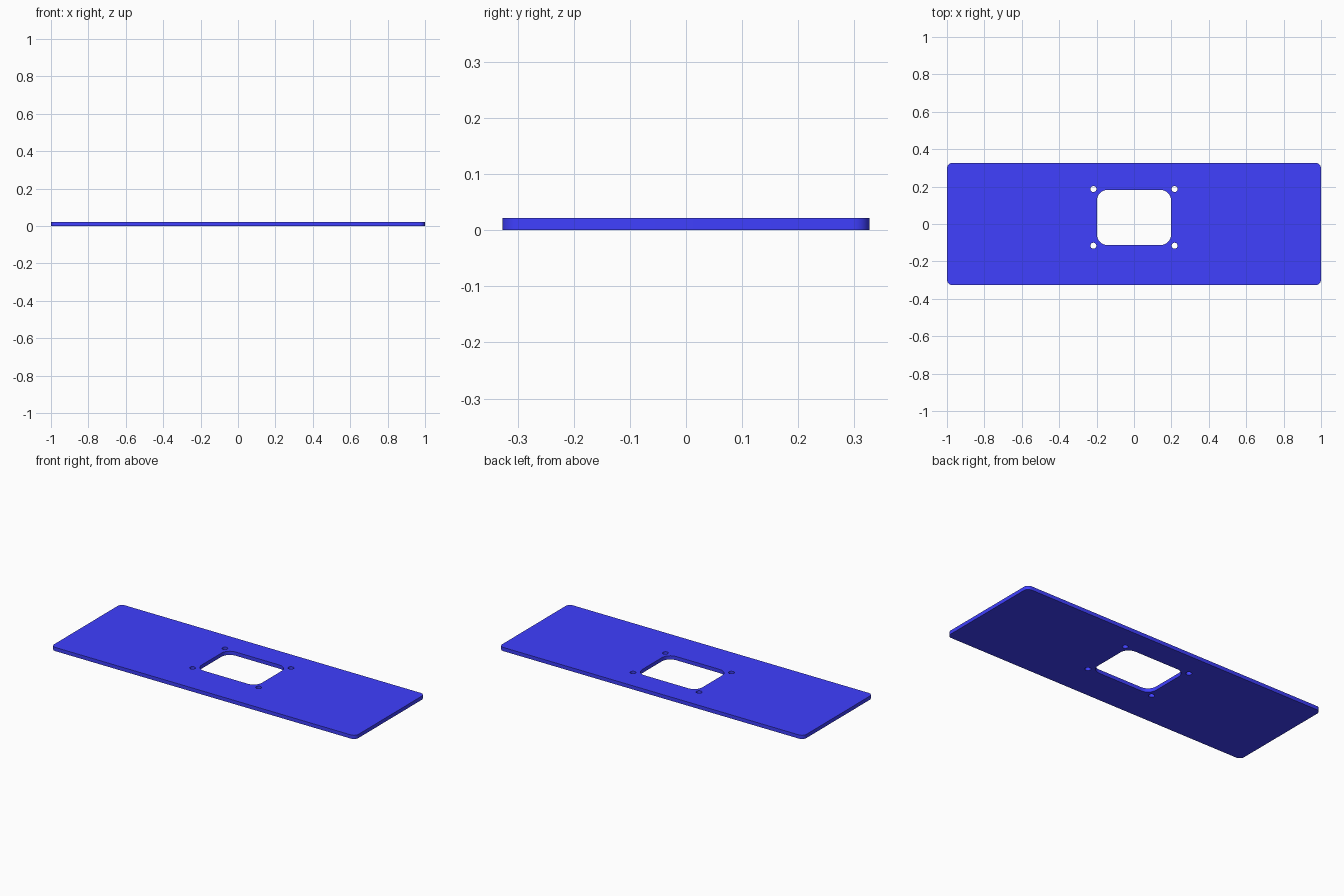
import bpy
from math import sin, cos, pi

if "Cube" in bpy.data.objects:
    bpy.data.objects.remove(bpy.data.objects["Cube"])

THICK = 0.022


def rounded_rect(cx, cy, hx, hy, r, seg=8):
    """Outline of a rectangle with rounded corners."""
    pts = []
    for i, (sx, sy) in enumerate([(1, 1), (-1, 1), (-1, -1), (1, -1)]):
        for k in range(seg + 1):
            a = (i + k / seg) * pi / 2
            pts.append((cx + sx * (hx - r) + r * cos(a),
                        cy + sy * (hy - r) + r * sin(a)))
    return pts


def circle(cx, cy, r, n=32):
    return [(cx + r * cos(2 * pi * k / n), cy + r * sin(2 * pi * k / n)) for k in range(n)]


# Outer edge, central window and four screw holes
outlines = [rounded_rect(0, 0, 1.0, 0.327, 0.03),
            rounded_rect(0, 0.035, 0.198, 0.147, 0.055)]
outlines += [circle(x, y, 0.016) for x in (-0.217, 0.217) for y in (-0.116, 0.187)]

# Filled flat profile extruded into the plate
curve = bpy.data.curves.new("mounting_plate", 'CURVE')
curve.dimensions = '2D'
curve.fill_mode = 'BOTH'
curve.extrude = THICK / 2
for pts in outlines:
    spline = curve.splines.new('POLY')
    spline.points.add(len(pts) - 1)
    for p, (x, y) in zip(spline.points, pts):
        p.co = (x, y, 0, 1)
    spline.use_cyclic_u = True

plate = bpy.data.objects.new("mounting_plate", curve)
bpy.context.collection.objects.link(plate)
plate.location.z = THICK / 2
bpy.context.view_layer.objects.active = plate
plate.select_set(True)
bpy.ops.object.convert(target='MESH')
plate = bpy.context.object

# Weld the caps to the walls, then smooth only the rounded walls
bpy.ops.object.mode_set(mode='EDIT')
bpy.ops.mesh.select_all(action='SELECT')
bpy.ops.mesh.remove_doubles(threshold=0.0001)
bpy.ops.mesh.normals_make_consistent(inside=False)
bpy.ops.object.mode_set(mode='OBJECT')
bpy.ops.object.shade_smooth_by_angle(angle=pi / 6)

# Blue paint
blue = bpy.data.materials.new("blue_paint")
blue.diffuse_color = (0.05, 0.05, 1.0, 1)
blue.use_nodes = True
blue.node_tree.nodes["Principled BSDF"].inputs["Base Color"].default_value = blue.diffuse_color
plate.data.materials.clear()
plate.data.materials.append(blue)
